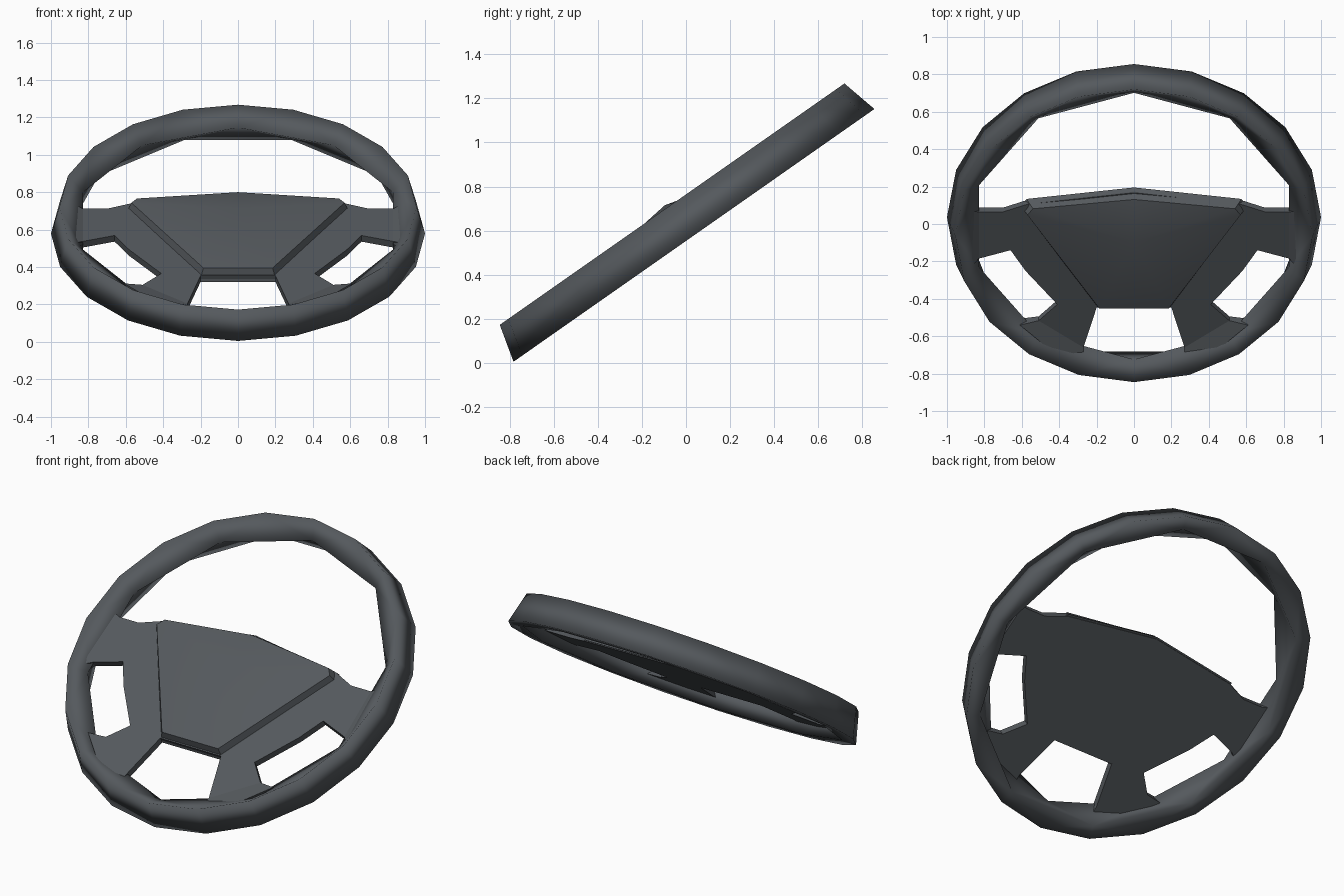
import bpy, bmesh
from math import sin, cos, pi, radians
from mathutils import Matrix

if "Cube" in bpy.data.objects:
    bpy.data.objects.remove(bpy.data.objects["Cube"])

# Everything is modelled in the wheel's own plane, then tilted 35 degrees
TILT = Matrix.Translation((0, 0, 0.63)) @ Matrix.Rotation(radians(35), 4, 'X')

mat = bpy.data.materials.new("dark_grey")
mat.diffuse_color = (0.09, 0.1, 0.11, 1)
mat.use_nodes = True
mat.node_tree.nodes["Principled BSDF"].inputs["Base Color"].default_value = mat.diffuse_color


def finish(name, bm, angle):
    bmesh.ops.remove_doubles(bm, verts=bm.verts, dist=1e-5)
    bmesh.ops.recalc_face_normals(bm, faces=bm.faces)
    bm.transform(TILT)
    me = bpy.data.meshes.new(name)
    bm.to_mesh(me)
    bm.free()
    me.materials.append(mat)
    ob = bpy.data.objects.new(name, me)
    bpy.context.collection.objects.link(ob)
    bpy.ops.object.select_all(action='DESELECT')
    ob.select_set(True)
    bpy.context.view_layer.objects.active = ob
    bpy.ops.object.shade_smooth_by_angle(angle=radians(angle))
    return ob


def mirrored(half):
    """Close a right-hand outline across x = 0."""
    return half + [(-p[0], *p[1:]) for p in reversed(half) if p[0] > 0]


def solid(name, bottom, top, apex=None):
    """Walls between two outlines, capped; the top may fan up to an apex."""
    bm = bmesh.new()
    b = [bm.verts.new(p) for p in bottom]
    t = [bm.verts.new(p) for p in top]
    n = len(b)
    for i in range(n):
        j = (i + 1) % n
        bm.faces.new((b[i], b[j], t[j], t[i]))
    bm.faces.new(b[::-1])
    if apex:
        a = bm.verts.new(apex)
        for i in range(n):
            bm.faces.new((t[i], t[(i + 1) % n], a))
    else:
        bm.faces.new(t)
    return finish(name, bm, 30)


# Rim: 20-sided outside, 10-sided staggered rings inside
bm = bmesh.new()


def ring(r, z, start, step):
    return {k: bm.verts.new((r * sin(k * pi / 10), r * cos(k * pi / 10), z))
            for k in range(start, 20, step)}


outer = ring(1.0, -0.063, 0, 1)
crown = ring(0.955, 0.11, 0, 1)
inner = ring(0.87, 0.02, 0, 2)
under = ring(0.92, -0.063, 1, 2)
for k in range(20):
    m = (k + 1) % 20
    bm.faces.new((outer[k], outer[m], crown[m], crown[k]))
    if k % 2 == 0:
        p, q = (k + 2) % 20, (k - 1) % 20
        bm.faces.new((crown[k], crown[m], inner[k]))
        bm.faces.new((crown[m], crown[p], inner[p]))
        bm.faces.new((crown[m], inner[p], inner[k]))
        bm.faces.new((inner[k], inner[p], under[m]))
        bm.faces.new((inner[k], under[m], under[q]))
        bm.faces.new((under[m], outer[k], outer[m]))
        bm.faces.new((under[m], outer[m], outer[p]))
        bm.faces.new((under[q], under[m], outer[k]))
finish("rim", bm, 180)

# Flat spoke plate with four arms
half = [(0, 0.225), (0.57, 0.15), (0.70, 0.10), (0.83, 0.10), (0.83, -0.205),
        (0.66, -0.15), (0.58, -0.285), (0.41, -0.504), (0.51, -0.61),
        (0.27, -0.785), (0.20, -0.525)]
plate = mirrored(half)
solid("spoke_plate", [(x, y, -0.01) for x, y in plate],
      [(x, y, 0.03) for x, y in plate])

# Flared arm ends that run up into the rim
side_end = [(0.83, 0.10, 0.03), (0.885, 0.12, 0.05),
            (0.87, -0.245, 0.05), (0.83, -0.205, 0.03)]
lower_end = [(0.51, -0.61, 0.03), (0.61, -0.625, 0.05), (0.48, -0.755, 0.05),
             (0.27, -0.845, 0.05), (0.27, -0.785, 0.03)]
for label, end in (("side", side_end), ("lower", lower_end)):
    for side, s in (("right", 1), ("left", -1)):
        top = [(s * x, y, z) for x, y, z in end]
        solid(f"{label}_arm_end_{side}", [(x, y, -0.01) for x, y, z in top], top)

# Central pad with bevelled border and slightly domed face
base = mirrored([(0, 0.235, -0.005), (0.575, 0.16, -0.005),
                 (0.60, 0.105, -0.005), (0.205, -0.53, -0.005)])
face = mirrored([(0, 0.205, 0.064), (0.54, 0.145, 0.065),
                 (0.57, 0.105, 0.065), (0.185, -0.505, 0.067)])
solid("centre_pad", base, face, apex=(0, -0.03, 0.125))
